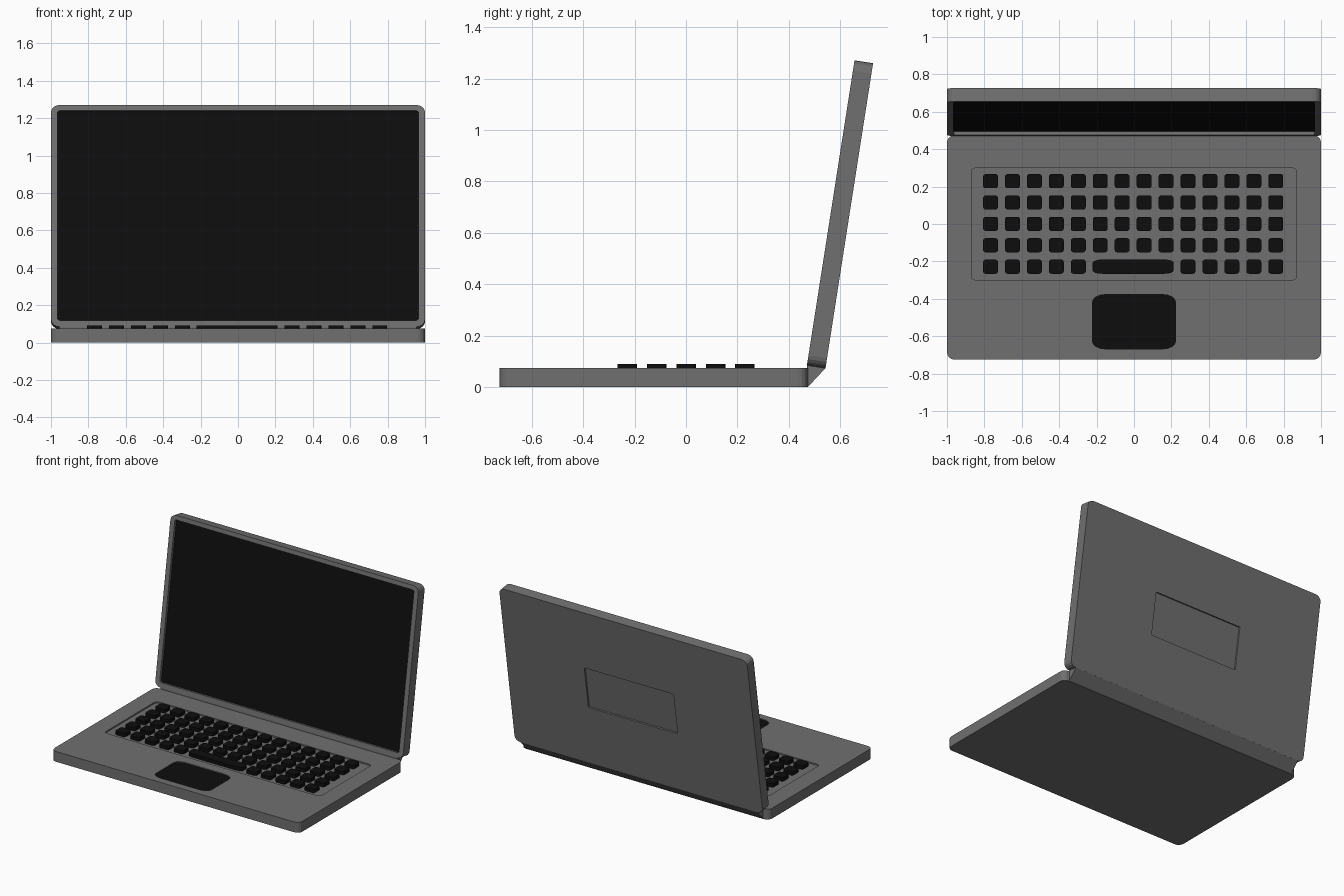
import bpy, bmesh, math
from mathutils import Matrix

if "Cube" in bpy.data.objects:
    bpy.data.objects.remove(bpy.data.objects["Cube"])

black = bpy.data.materials.new("black")
black.diffuse_color = (0.004, 0.004, 0.004, 1)
black.use_nodes = True
black.node_tree.nodes["Principled BSDF"].inputs["Base Color"].default_value = black.diffuse_color
grey = bpy.data.materials.new("grey")
grey.diffuse_color = (0.16, 0.16, 0.16, 1)
grey.use_nodes = True
grey.node_tree.nodes["Principled BSDF"].inputs["Base Color"].default_value = grey.diffuse_color


def make_object(name, bm, mat, matrix=Matrix()):
    bmesh.ops.recalc_face_normals(bm, faces=bm.faces[:])
    mesh = bpy.data.meshes.new(name)
    bm.to_mesh(mesh)
    bm.free()
    mesh.materials.append(mat)
    ob = bpy.data.objects.new(name, mesh)
    bpy.context.collection.objects.link(ob)
    ob.matrix_world = matrix
    return ob


def prism(name, points, offset, mat, matrix=Matrix()):
    """Closed outline swept along an offset."""
    bm = bmesh.new()
    face = bm.faces.new([bm.verts.new(p) for p in points])
    ext = bmesh.ops.extrude_face_region(bm, geom=[face], use_keep_orig=True)
    verts = [g for g in ext["geom"] if isinstance(g, bmesh.types.BMVert)]
    bmesh.ops.translate(bm, verts=verts, vec=offset)
    return make_object(name, bm, mat, matrix)


def slab(name, x, y, z, rx, ry, mat, matrix=Matrix(), seg=4):
    """Plate with rounded corners; x, y, z are (min, max) ranges."""
    pts = []
    corners = [(x[1] - rx, y[1] - ry), (x[0] + rx, y[1] - ry),
               (x[0] + rx, y[0] + ry), (x[1] - rx, y[0] + ry)]
    for q, (cx, cy) in enumerate(corners):
        for i in range(seg + 1):
            a = math.pi / 2 * (q + i / seg)
            pts.append((cx + rx * math.cos(a), cy + ry * math.sin(a), z[0]))
    return prism(name, pts, (0, 0, z[1] - z[0]), mat, matrix)


def carve(target, cutter):
    """Cut a recess and discard the cutter."""
    cutter.hide_render = True
    mod = target.modifiers.new("recess", "BOOLEAN")
    mod.operation = "DIFFERENCE"
    mod.solver = "EXACT"
    mod.object = cutter
    bpy.context.view_layer.update()
    bpy.context.view_layer.objects.active = target
    bpy.ops.object.modifier_apply(modifier=mod.name)
    bpy.data.objects.remove(cutter)


# Base with keyboard well and trackpad recess
TOP, WELL, PAD = 0.075, 0.065, 0.068
pad_x, pad_y = (-0.225, 0.225), (-0.67, -0.375)
base = slab("base", (-1, 1), (-0.725, 0.475), (0, TOP), 0.04, 0.04, grey)
carve(base, slab("well_cutter", (-0.87, 0.87), (-0.3, 0.3), (WELL, 0.2), 0.03, 0.02, grey))
carve(base, slab("pad_cutter", pad_x, pad_y, (PAD, 0.2), 0.07, 0.045, grey))
slab("trackpad", pad_x, pad_y, (PAD - 0.004, PAD + 0.001), 0.07, 0.045, black)

# Keys: five rows of fourteen, space bar in the front row
for row in range(5):
    y = -0.228 + row * 0.1143
    ky = (y - 0.038, y + 0.038)
    for col in range(14):
        if row == 0 and 5 <= col <= 8:
            continue
        x = -0.767 + col * 0.1173
        slab(f"key_{row}_{col}", (x - 0.04, x + 0.04), ky, (WELL, 0.091), 0.014, 0.014, black, seg=3)
    if row == 0:
        slab("space_bar", (-0.222, 0.212), ky, (WELL, 0.091), 0.05, 0.018, black)

# Lid, built flat (local y up the lid, local z out of the screen) then tilted back
tilt = math.radians(8.87)
lid_frame = Matrix.Translation((0, 0.47, 0.085)) @ Matrix.Rotation(math.pi / 2 - tilt, 4, "X")
THICK, DEPTH = 0.073, 0.02
scr_x, scr_y = (-0.965, 0.965), (0.035, 1.169)
lid = slab("lid", (-1, 1), (0, 1.2), (-THICK, 0), 0.045, 0.04, grey, lid_frame)
carve(lid, slab("screen_cutter", scr_x, scr_y, (-DEPTH, 0.1), 0.012, 0.012, grey, lid_frame))
carve(lid, slab("panel_cutter", (-0.36, 0.36), (0.445, 0.755), (-0.2, -THICK + 0.012),
                0.004, 0.004, grey, lid_frame, seg=1))
slab("screen", scr_x, scr_y, (-DEPTH - 0.004, -DEPTH + 0.001), 0.012, 0.012, black, lid_frame)

# Hinge wedge joining the rear of the base to the underside of the lid
prism("hinge", [(-0.955, 0.473, 0), (-0.955, 0.542, 0.074),
                (-0.955, 0.471, 0.086), (-0.955, 0.471, 0.07)], (1.91, 0, 0), grey)
